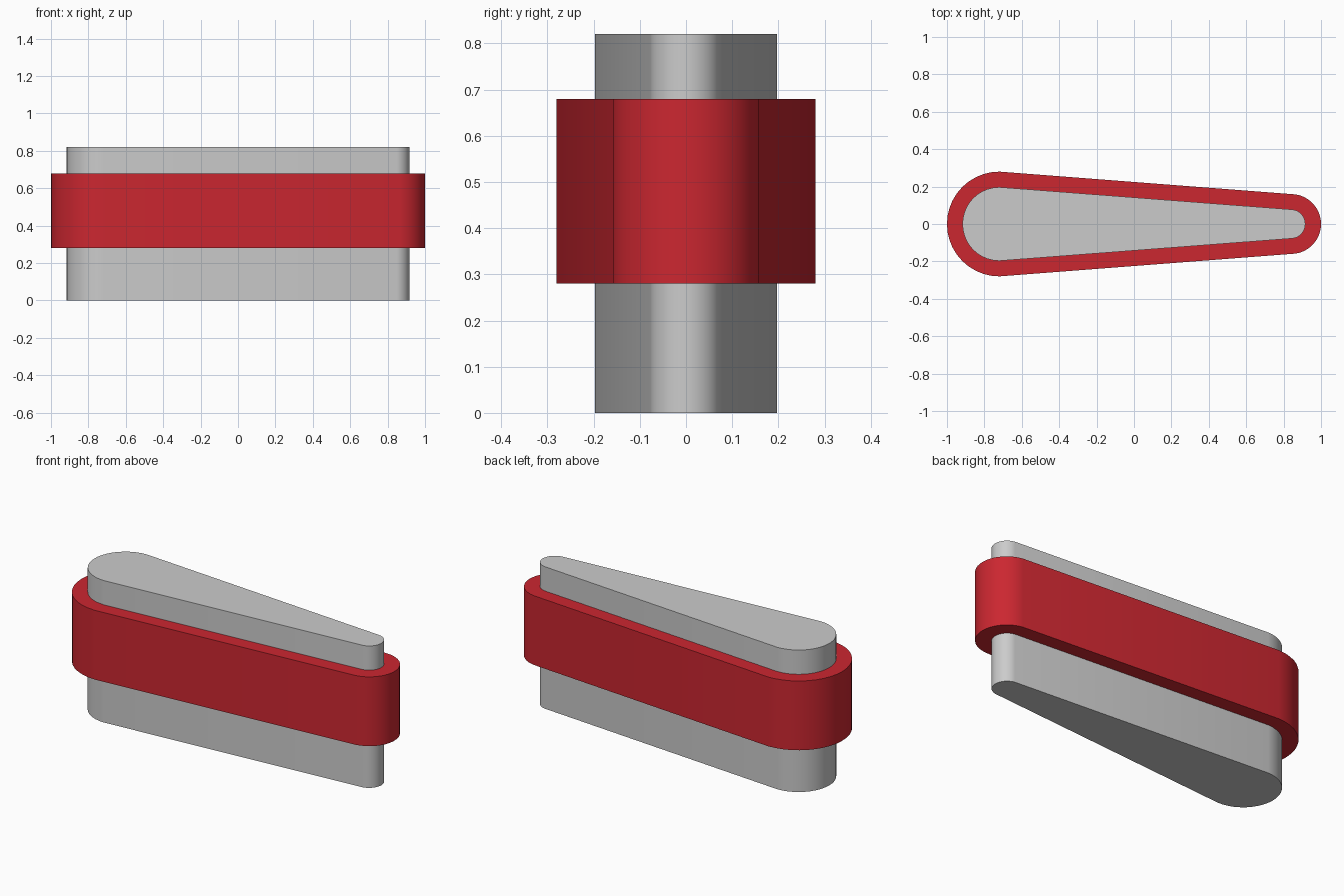
import bpy, bmesh, math

if "Cube" in bpy.data.objects:
    bpy.data.objects.remove(bpy.data.objects["Cube"])

ARC = 20  # segments in each rounded end


def teardrop(big_r, small_r, tip_x, big_x=-0.72):
    """Tapered outline: large half circle on the left, small arc on the right."""
    pts = []
    for i in range(ARC + 1):
        a = math.pi / 2 + math.pi * i / ARC
        pts.append((big_x + big_r * math.cos(a), big_r * math.sin(a)))
    half = math.radians(81)
    for i in range(ARC + 1):
        a = -half + 2 * half * i / ARC
        pts.append((tip_x - small_r + small_r * math.cos(a), small_r * math.sin(a)))
    return pts


def finish(bm, name, color=None):
    bmesh.ops.recalc_face_normals(bm, faces=bm.faces)
    mesh = bpy.data.meshes.new(name)
    bm.to_mesh(mesh)
    bm.free()
    obj = bpy.data.objects.new(name, mesh)
    bpy.context.collection.objects.link(obj)
    if color:
        mat = bpy.data.materials.new(name + "_paint")
        mat.diffuse_color = color
        mat.use_nodes = True
        mat.node_tree.nodes["Principled BSDF"].inputs["Base Color"].default_value = mat.diffuse_color
        mesh.materials.append(mat)
    bpy.ops.object.select_all(action='DESELECT')
    obj.select_set(True)
    bpy.context.view_layer.objects.active = obj
    bpy.ops.object.shade_smooth_by_angle(angle=math.radians(30))
    return obj


def ring_verts(bm, pts, z):
    return [bm.verts.new((x, y, z)) for x, y in pts]


def bridge(bm, a, b):
    n = len(a)
    for i in range(n):
        j = (i + 1) % n
        bm.faces.new((a[i], a[j], b[j], b[i]))


inner = teardrop(0.197, 0.078, 0.916)
outer = teardrop(0.28, 0.16, 1.0)

# Grey core: tall tapered block with a softened top edge
bm = bmesh.new()
low, high = ring_verts(bm, inner, 0), ring_verts(bm, inner, 0.82)
bridge(bm, low, high)
bm.faces.new(low)
top = bm.faces.new(high)
bmesh.ops.bevel(bm, geom=list(top.edges), offset=0.015, offset_type='OFFSET',
                segments=4, profile=0.5, affect='EDGES')
finish(bm, "core_block")

# Red band: wraps around the middle of the core
bm = bmesh.new()
loops = [ring_verts(bm, p, z) for p, z in
         ((outer, 0.28), (outer, 0.68), (inner, 0.68), (inner, 0.28))]
for k in range(4):
    bridge(bm, loops[k], loops[(k + 1) % 4])
finish(bm, "outer_band", (0.60, 0.02, 0.03, 1))
